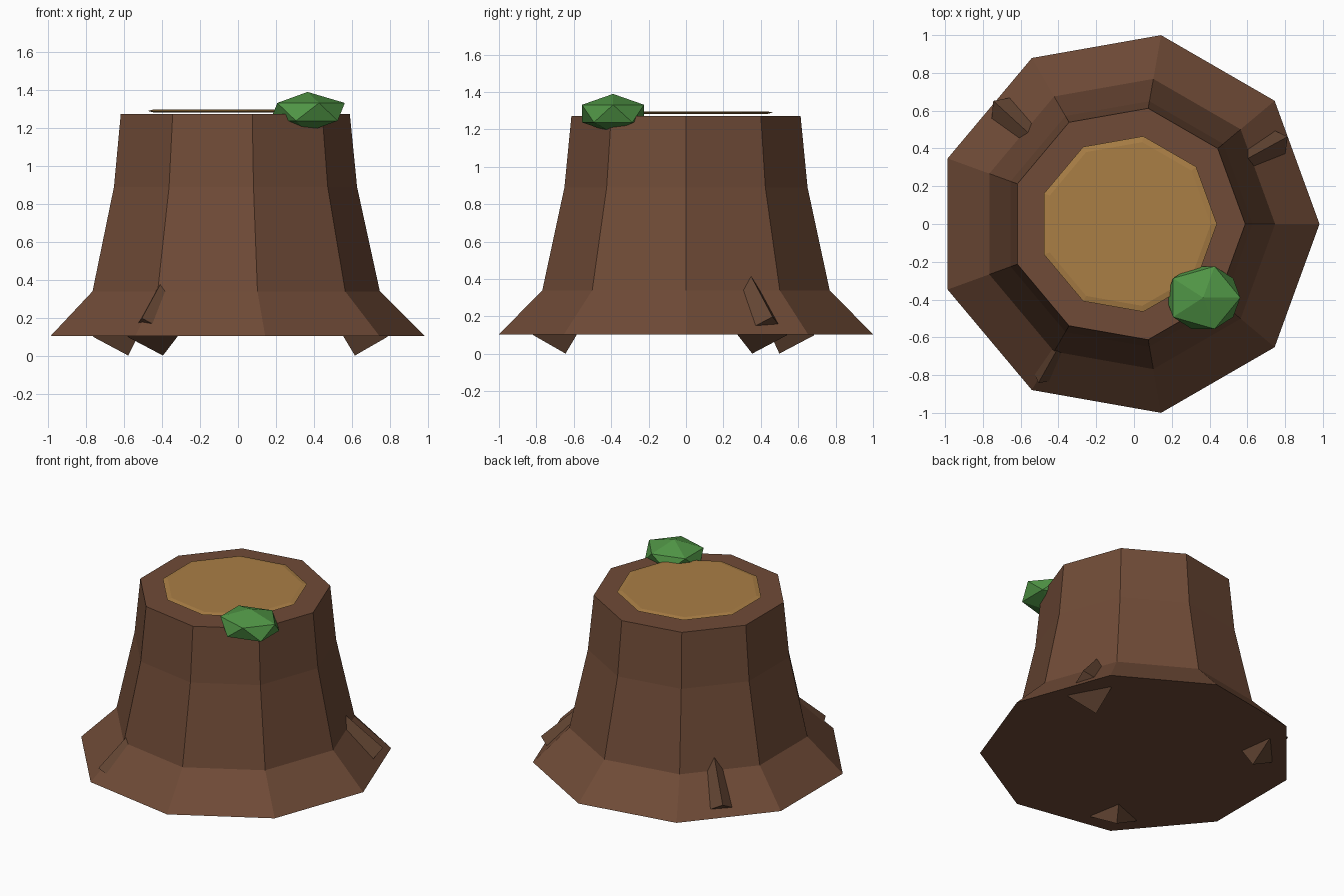
import bpy, bmesh
from math import sin, cos, pi, radians
from mathutils import Matrix

if "Cube" in bpy.data.objects:
    bpy.data.objects.remove(bpy.data.objects["Cube"])


def material(name, rgb):
    m = bpy.data.materials.new(name)
    m.diffuse_color = (*rgb, 1)
    m.use_nodes = True
    m.node_tree.nodes["Principled BSDF"].inputs["Base Color"].default_value = m.diffuse_color
    return m


def finish(bm, name, mat, matrix):
    bmesh.ops.transform(bm, matrix=matrix, verts=bm.verts)
    bmesh.ops.recalc_face_normals(bm, faces=bm.faces)
    me = bpy.data.meshes.new(name)
    bm.to_mesh(me)
    bm.free()
    me.materials.append(mat)
    ob = bpy.data.objects.new(name, me)
    bpy.context.collection.objects.link(ob)
    return ob


def lathe(name, profile, sides, mat, matrix):
    """Closed solid with rings of (radius, height) and flat caps."""
    bm = bmesh.new()
    rings = [[bm.verts.new((r * cos(2 * pi * i / sides), r * sin(2 * pi * i / sides), z))
              for i in range(sides)] for r, z in profile]
    for a, b in zip(rings, rings[1:]):
        for i in range(sides):
            j = (i + 1) % sides
            bm.faces.new((a[i], a[j], b[j], b[i]))
    bm.faces.new(rings[0][::-1])
    bm.faces.new(rings[-1])
    return finish(bm, name, mat, matrix)


bark = material("bark", (0.16, 0.07, 0.038))
root_bark = material("root_bark", (0.13, 0.062, 0.034))
wood = material("cut_wood", (0.40, 0.21, 0.06))
green = material("moss", (0.08, 0.30, 0.06))

# nine-sided shapes sit slightly off centre so the whole is centred
centre = Matrix.Translation((-0.033, 0, 0))

# flared trunk
lathe("trunk", [(1.015, 0.105), (0.78, 0.34), (0.66, 0.89), (0.622, 1.273)], 9, bark, centre)

# thin cut-wood disc on top
lathe("cut_face", [(0.44, 1.283), (0.472, 1.29), (0.44, 1.297)], 9, wood, centre)

# four-sided roots leaning inward
for i, angle in enumerate((0.5, 2.4, 4.2)):
    place = (centre @ Matrix.Rotation(angle, 4, 'Z') @ Matrix.Translation((0.852, 0, 0.1))
             @ Matrix.Rotation(radians(-41), 4, 'Y'))
    lathe(f"root_{i + 1}", [(0.15, 0), (0.09, 0.5)], 4, root_bark, place)

# moss clump on the rim
bm = bmesh.new()
bmesh.ops.create_icosphere(bm, subdivisions=1, radius=1)
finish(bm, "moss_clump", green,
       Matrix.Translation((0.366, -0.39, 1.285)) @ Matrix.Diagonal((0.22, 0.195, 0.105, 1)))
